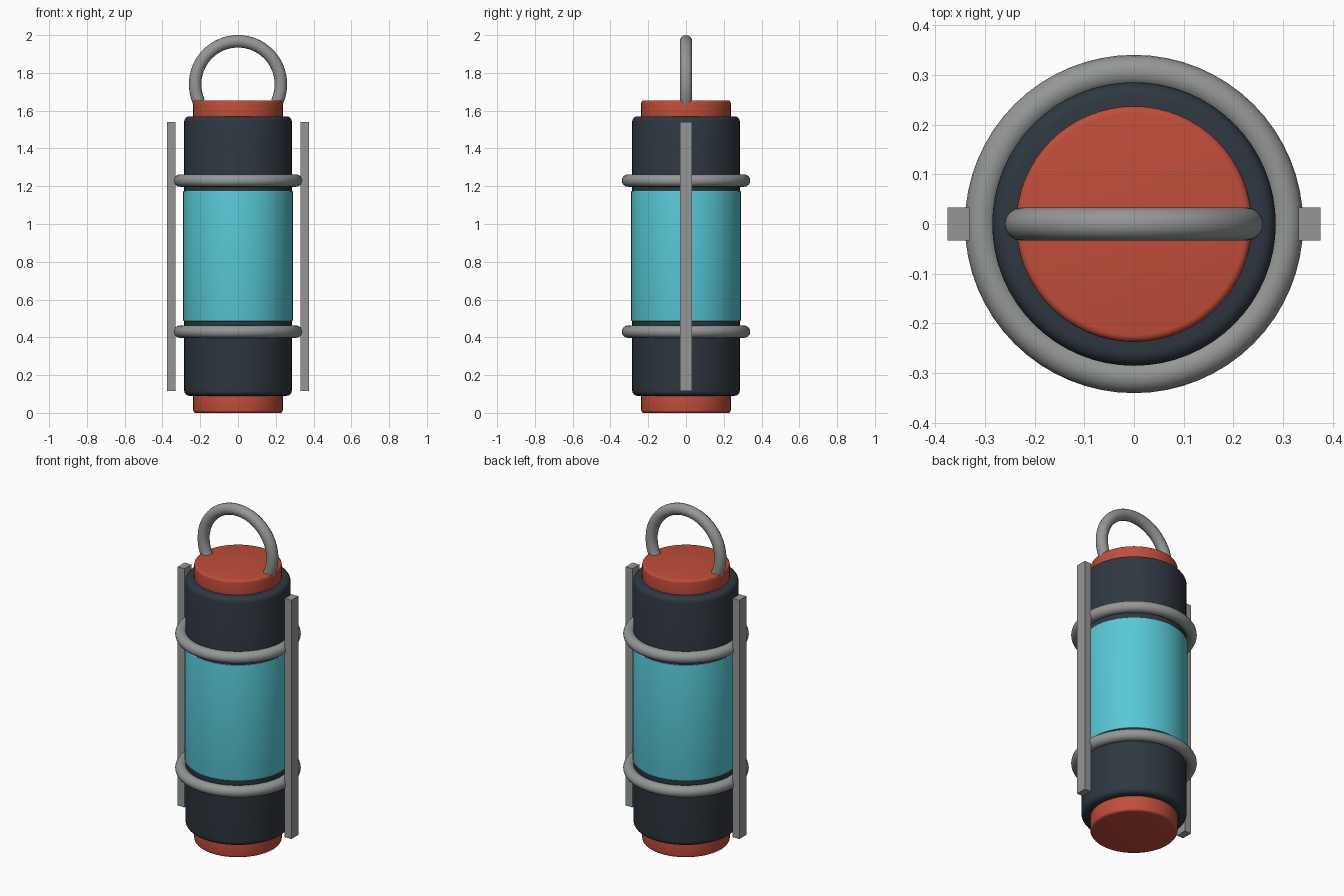
import bpy
import bmesh
import math
from mathutils import Vector

if "Cube" in bpy.data.objects:
    bpy.data.objects.remove(bpy.data.objects["Cube"], do_unlink=True)


def material(name, color):
    mat = bpy.data.materials.new(name)
    mat.use_nodes = True
    mat.diffuse_color = (*color, 1)
    mat.node_tree.nodes["Principled BSDF"].inputs["Base Color"].default_value = (*color, 1)
    return mat


red = material("red", (0.53, 0.075, 0.042))
dark = material("dark slate", (0.028, 0.039, 0.052))
teal = material("teal", (0.095, 0.58, 0.67))
grey = material("metal grey", (0.30, 0.31, 0.31))


def finish(name, bm, mat, smooth=True):
    """Turn a bmesh into a named, coloured object."""
    bmesh.ops.recalc_face_normals(bm, faces=bm.faces)
    mesh = bpy.data.meshes.new(name)
    bm.to_mesh(mesh)
    bm.free()
    mesh.materials.append(mat)
    obj = bpy.data.objects.new(name, mesh)
    bpy.context.scene.collection.objects.link(obj)
    if smooth:
        bpy.ops.object.select_all(action="DESELECT")
        obj.select_set(True)
        bpy.context.view_layer.objects.active = obj
        bpy.ops.object.shade_smooth_by_angle(angle=math.radians(35))
    return obj


def drum(name, radius, bottom, top, mat, bevel):
    """Upright cylinder with rounded rims."""
    bm = bmesh.new()
    bmesh.ops.create_cone(bm, cap_ends=True, segments=64, radius1=radius,
                          radius2=radius, depth=top - bottom)
    bmesh.ops.translate(bm, verts=bm.verts, vec=(0, 0, (bottom + top) / 2))
    rims = [e for e in bm.edges if abs(e.verts[0].co.z - e.verts[1].co.z) < 1e-5]
    bmesh.ops.bevel(bm, geom=rims, offset=bevel, segments=4, profile=0.5,
                    affect="EDGES")
    return finish(name, bm, mat)


def tube_arc(name, center, u, v, radius, thick, start, end, mat, steps=64, sides=16):
    """Round tube swept along an arc in the plane of u and v."""
    center, u, v = Vector(center), Vector(u), Vector(v)
    normal = u.cross(v)
    closed = abs(end - start) >= 360
    bm = bmesh.new()
    loops = []
    for i in range(steps if closed else steps + 1):
        a = math.radians(start + (end - start) * i / steps)
        out = u * math.cos(a) + v * math.sin(a)
        loop = []
        for j in range(sides):
            b = math.tau * j / sides
            offset = out * math.cos(b) + normal * math.sin(b)
            loop.append(bm.verts.new(center + out * radius + offset * thick))
        loops.append(loop)
    pairs = list(zip(loops, loops[1:]))
    if closed:
        pairs.append((loops[-1], loops[0]))
    else:
        bm.faces.new(loops[0])
        bm.faces.new(loops[-1])
    for p, q in pairs:
        for j in range(sides):
            k = (j + 1) % sides
            bm.faces.new((p[j], p[k], q[k], q[j]))
    return finish(name, bm, mat)


# Canister body, glowing window band and end caps
drum("body", 0.285, 0.09, 1.57, dark, 0.028)
drum("window_band", 0.29, 0.485, 1.175, teal, 0.004)
drum("bottom_cap", 0.237, 0.0, 0.12, red, 0.014)
drum("top_cap", 0.237, 1.54, 1.655, red, 0.014)

# Guard rings
for name, z in (("lower_ring", 0.43), ("upper_ring", 1.23)):
    tube_arc(name, (0, 0, z), (1, 0, 0), (0, 1, 0), 0.307, 0.033, 0, 360, grey)

# Carrying handle
tube_arc("handle", (0, 0, 1.74), (1, 0, 0), (0, 0, 1), 0.227, 0.033, -25, 205, grey)

# Side rails
for name, side in (("left_rail", 1), ("right_rail", -1)):
    bm = bmesh.new()
    bmesh.ops.create_cube(bm, size=1)
    bmesh.ops.scale(bm, verts=bm.verts, vec=(0.044, 0.066, 1.425))
    bmesh.ops.translate(bm, verts=bm.verts, vec=(side * 0.353, 0, 0.828))
    finish(name, bm, grey, smooth=False)
